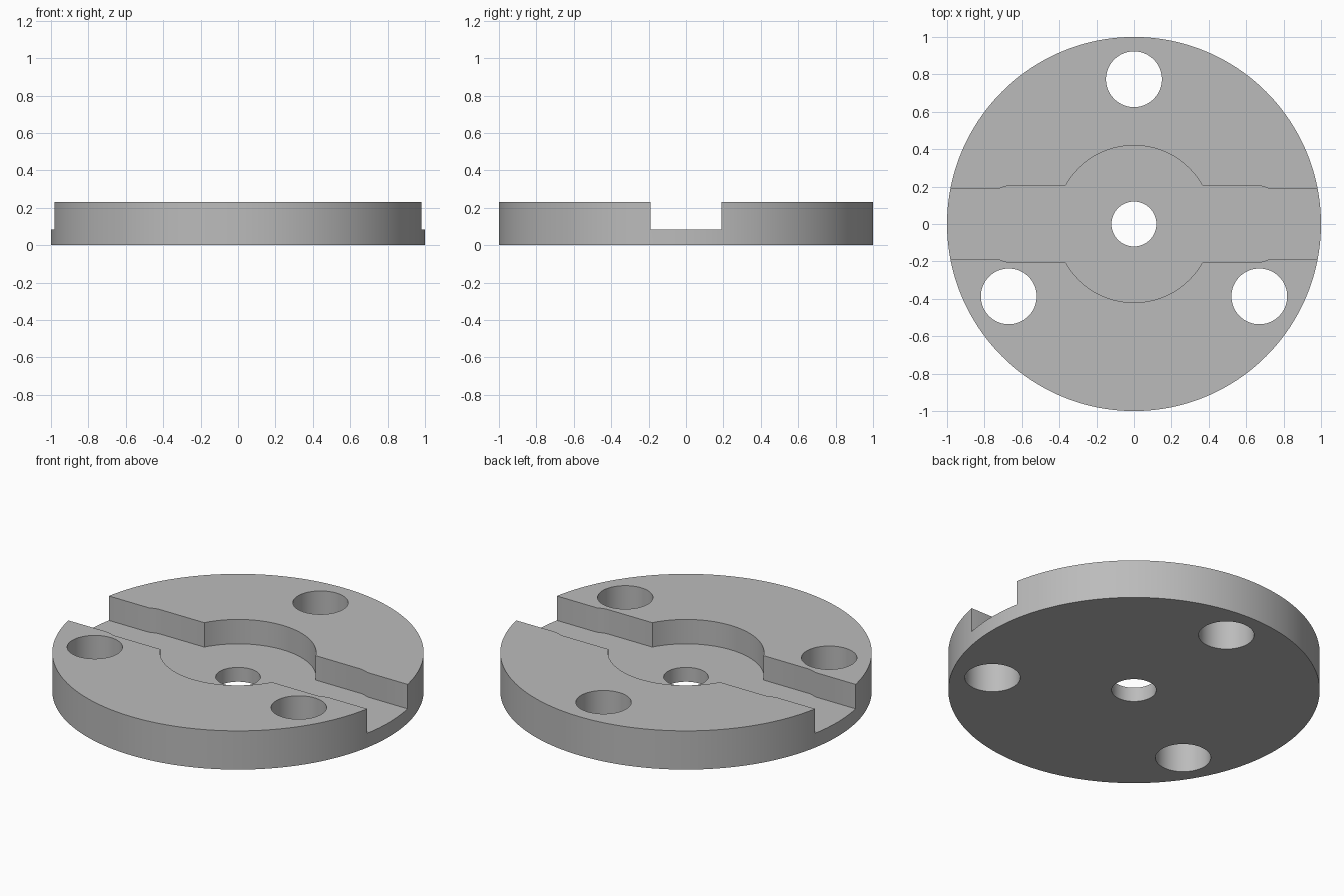
import bpy, bmesh
from math import sin, cos, pi, asin, radians

cube = bpy.data.objects.get("Cube")
if cube:
    bpy.data.objects.remove(cube, do_unlink=True)

HEIGHT, FLOOR = 0.23, 0.085
POCKET_R, SLOT = 0.42, 0.206

metal = bpy.data.materials.new("plain grey")
metal.use_nodes = True
grey = (0.5, 0.5, 0.5, 1)
metal.diffuse_color = grey
metal.node_tree.nodes["Principled BSDF"].inputs["Base Color"].default_value = grey


def circle(r, cx=0, cy=0, n=96):
    return [(cx + r * cos(2 * pi * i / n), cy + r * sin(2 * pi * i / n)) for i in range(n)]


def prism(name, outline, z0, z1):
    """Extrude a closed flat outline from z0 to z1."""
    bm = bmesh.new()
    face = bm.faces.new([bm.verts.new((x, y, z0)) for x, y in outline])
    top = bmesh.ops.extrude_face_region(bm, geom=[face])["geom"]
    bmesh.ops.translate(bm, vec=(0, 0, z1 - z0),
                        verts=[v for v in top if isinstance(v, bmesh.types.BMVert)])
    bmesh.ops.recalc_face_normals(bm, faces=bm.faces)
    mesh = bpy.data.meshes.new(name)
    bm.to_mesh(mesh)
    bm.free()
    mesh.materials.append(metal)
    obj = bpy.data.objects.new(name, mesh)
    bpy.context.collection.objects.link(obj)
    return obj


def cut(target, cutter):
    mod = target.modifiers.new(cutter.name, "BOOLEAN")
    mod.operation, mod.solver, mod.object = "DIFFERENCE", "EXACT", cutter
    bpy.context.view_layer.objects.active = target
    bpy.ops.object.modifier_apply(modifier=mod.name)
    bpy.data.objects.remove(cutter, do_unlink=True)


# Round plate
plate = prism("slotted_plate", circle(1, n=192), 0, HEIGHT)

# Cross slot with a flared middle and a round central pocket
start = asin(SLOT / POCKET_R)
steps = 24
quarter = [(1.2, 0.19), (0.72, 0.19), (0.695, 0.199), (0.67, SLOT)]
quarter += [(POCKET_R * cos(a), POCKET_R * sin(a))
            for a in (start + (pi / 2 - start) * i / steps for i in range(steps + 1))]
half = quarter + [(-x, y) for x, y in reversed(quarter[:-1])]
outline = half + [(x, -y) for x, y in reversed(half)]
cut(plate, prism("slot_cutter", outline, FLOOR, HEIGHT + 0.2))

# Centre bore and three bolt holes
cut(plate, prism("bore_cutter", circle(0.12), -0.2, HEIGHT + 0.2))
for i in range(3):
    a = pi / 2 + i * 2 * pi / 3
    cut(plate, prism("bolt_cutter", circle(0.149, 0.774 * cos(a), 0.774 * sin(a)),
                     -0.2, HEIGHT + 0.2))

# Smooth round walls, sharp rims
bpy.ops.object.select_all(action="DESELECT")
plate.select_set(True)
bpy.context.view_layer.objects.active = plate
bpy.ops.object.shade_smooth_by_angle(angle=radians(30))
